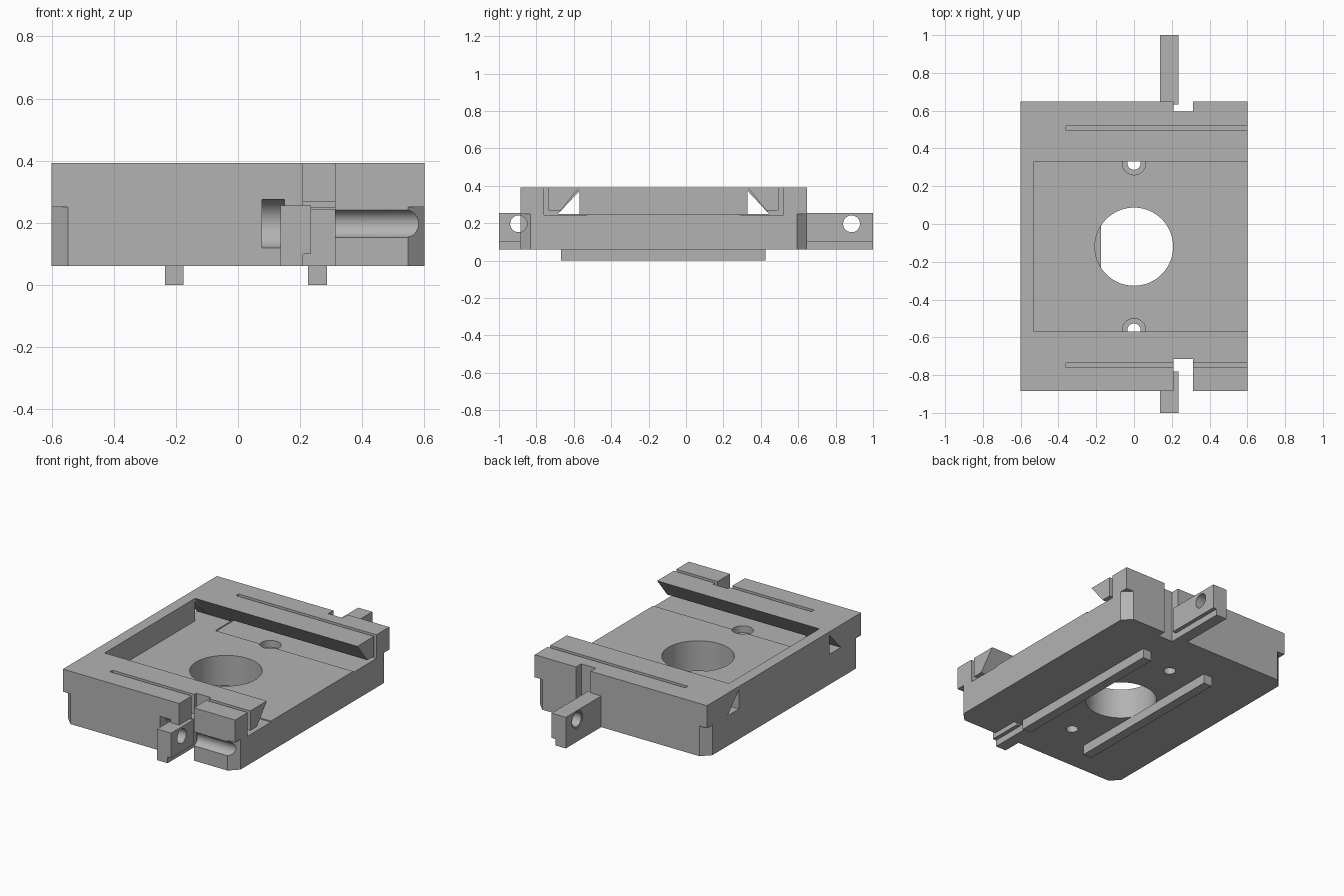
import bpy, bmesh, math
from mathutils import Vector

old = bpy.data.objects.get("Cube")
if old:
    bpy.data.objects.remove(old, do_unlink=True)

grey = bpy.data.materials.new("machined_grey")
grey.use_nodes = True
tone = (0.45, 0.45, 0.45, 1)
grey.diffuse_color = tone
grey.node_tree.nodes["Principled BSDF"].inputs["Base Color"].default_value = tone

MID = -0.12  # the slide's centre line in y


def prism(name, pts, axis, lo, hi):
    """Extrude a 2D outline along x (points are y, z) or z (points are x, y)."""
    bm = bmesh.new()
    place = (lambda p: (lo, p[0], p[1])) if axis == "x" else (lambda p: (p[0], p[1], lo))
    face = bm.faces.new([bm.verts.new(place(p)) for p in pts])
    ext = bmesh.ops.extrude_face_region(bm, geom=[face])
    step = Vector((hi - lo, 0, 0)) if axis == "x" else Vector((0, 0, hi - lo))
    bmesh.ops.translate(bm, vec=step, verts=[v for v in ext["geom"] if isinstance(v, bmesh.types.BMVert)])
    bmesh.ops.recalc_face_normals(bm, faces=bm.faces)
    mesh = bpy.data.meshes.new(name)
    bm.to_mesh(mesh)
    bm.free()
    mesh.materials.append(grey)
    ob = bpy.data.objects.new(name, mesh)
    bpy.context.collection.objects.link(ob)
    return ob


def box(name, x0, x1, y0, y1, z0, z1):
    return prism(name, [(x0, y0), (x1, y0), (x1, y1), (x0, y1)], "z", z0, z1)


def rod(name, a, b, r, axis, lo, hi, n=48):
    ring = [(a + r * math.cos(2 * math.pi * i / n), b + r * math.sin(2 * math.pi * i / n)) for i in range(n)]
    return prism(name, ring, axis, lo, hi)


def combine(target, tool, operation="DIFFERENCE"):
    tool.hide_render = True
    mod = target.modifiers.new("boolean", "BOOLEAN")
    mod.operation, mod.solver, mod.object = operation, "EXACT", tool
    bpy.context.view_layer.objects.active = target
    bpy.ops.object.modifier_apply(modifier=mod.name)
    bpy.data.objects.remove(tool, do_unlink=True)


base = box("slide_base", -0.6, 0.6, -0.885, 0.648, 0.06, 0.392)

# Chamfered lower corners
for sx in (-1, 1):
    for y, sy in ((-0.885, -1), (0.648, 1)):
        tri = [(sx * 0.548, y + sy * 0.002), (sx * 0.65, y + sy * 0.002), (sx * 0.65, y - sy * 0.104)]
        tri[0] = (sx * 0.498, y + sy * 0.05)
        tri[1] = (sx * 0.65, y + sy * 0.05)
        combine(base, prism("corner_cutter", tri, "z", 0, 0.25))

# Dovetail pocket, open at the left end
pocket = [(-0.57, 0.5), (-0.57, 0.392), (-0.684, 0.25), (0.444, 0.25), (0.33, 0.392), (0.33, 0.5)]
combine(base, prism("pocket_cutter", pocket, "x", -0.53, 0.7))

for s in (-1, 1):
    # Undercut running out through the closed end
    undercut = [(MID + s * 0.564, 0.25), (MID + s * 0.45, 0.25), (MID + s * 0.45, 0.372)]
    combine(base, prism("undercut_cutter", undercut, "x", -0.7, -0.5))
    # Slots that free the flexible clamping strip
    y0, y1 = sorted((MID + s * 0.615, MID + s * 0.64))
    combine(base, box("slot_cutter", -0.36, 0.7, y0, y1, 0.243, 0.5))
    y0, y1 = sorted((MID + s * 0.41, MID + s * 0.64))
    combine(base, box("slit_cutter", -0.36, 0.7, y0, y1, 0.243, 0.267))
    # Counterbored screw holes
    y = MID + s * 0.442
    combine(base, rod("counterbore_cutter", 0, y, 0.062, "z", 0.2, 0.262))
    combine(base, rod("screw_cutter", 0, y, 0.035, "z", 0, 0.25))

combine(base, rod("centre_cutter", 0, MID, 0.207, "z", 0, 0.3, 72))

# Notches beside the lugs
combine(base, box("front_notch_cutter", 0.21, 0.312, -1, -0.715, 0, 0.5))
combine(base, box("back_notch_cutter", 0.21, 0.312, 0.596, 0.8, 0, 0.5))

# Clamp screw groove in the front face
combine(base, rod("head_cutter", -0.895, 0.197, 0.079, "x", 0.077, 0.15))
combine(base, rod("bore_cutter", -0.895, 0.197, 0.045, "x", 0.1, 0.7))

# Clamp lugs, stepped along the bottom edge and drilled crosswise
for name, y0, y1, hole in (("front_lug", -1, -0.78, -0.895), ("back_lug", 0.632, 1, 0.885)):
    lug = box(name, 0.137, 0.235, y0, y1, 0.06, 0.256)
    combine(lug, box("step_cutter", 0.21, 0.3, y0 - 0.1, y1 + 0.1, 0, 0.1))
    combine(lug, rod("lug_bore_cutter", hole, 0.197, 0.045, "x", 0, 0.4))
    combine(lug, rod("lug_face_cutter", hole, 0.197, 0.054, "x", 0, 0.142))

# Guide rails under the base
for name, x in (("right_rail", -0.205), ("left_rail", 0.256)):
    box(name, x - 0.03, x + 0.03, -0.668, 0.425, 0, 0.06)

# Smooth bores with crisp edges
for ob in bpy.context.collection.objects:
    if ob.type == "MESH" and ob.name in ("slide_base", "front_lug", "back_lug"):
        bpy.ops.object.select_all(action="DESELECT")
        ob.select_set(True)
        bpy.context.view_layer.objects.active = ob
        bpy.ops.object.shade_smooth_by_angle(angle=math.radians(30))
